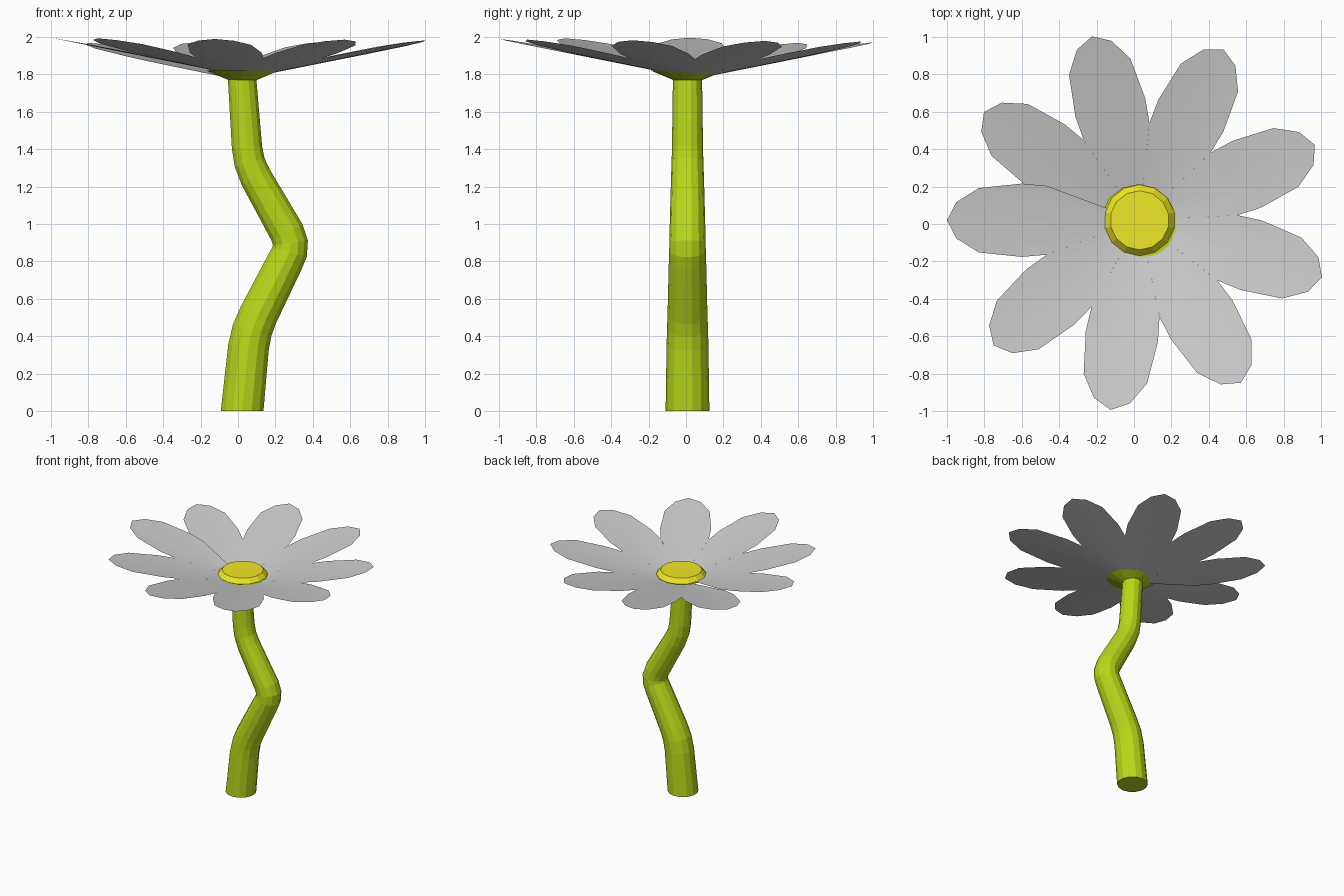
import bpy, bmesh, math
from mathutils import Vector

if "Cube" in bpy.data.objects:
    bpy.data.objects.remove(bpy.data.objects["Cube"])

SIDES = 14
STEP = math.radians(40.65)      # petals overlap slightly at one seam
CX, CY = 0.03, 0.02             # flower head centre


def material(name, color):
    m = bpy.data.materials.new(name)
    m.diffuse_color = (*color, 1)
    m.use_nodes = True
    m.node_tree.nodes["Principled BSDF"].inputs["Base Color"].default_value = m.diffuse_color
    return m


def add_object(name, bm, mat=None):
    me = bpy.data.meshes.new(name)
    bm.to_mesh(me)
    bm.free()
    if mat:
        me.materials.append(mat)
    ob = bpy.data.objects.new(name, me)
    bpy.context.collection.objects.link(ob)
    return ob


def tube(name, points, mat, y, tilt=True):
    """Capped round tube through (x, z, radius) points in the xz plane."""
    bm = bmesh.new()
    rings = []
    last = len(points) - 1
    for i, (x, z, r) in enumerate(points):
        d = Vector((0, 0, 1))
        if tilt and 0 < i < last:
            a, b = points[i - 1], points[i + 1]
            d = Vector((b[0] - a[0], 0, b[1] - a[1])).normalized()
        side = Vector((d.z, 0, -d.x))
        ring = []
        for k in range(SIDES):
            t = math.tau * (k + 0.5) / SIDES
            p = Vector((x, y, z)) + side * r * math.cos(t) + Vector((0, r * math.sin(t), 0))
            ring.append(bm.verts.new(p))
        rings.append(ring)
    for a, b in zip(rings, rings[1:]):
        for k in range(SIDES):
            n = (k + 1) % SIDES
            bm.faces.new((a[k], a[n], b[n], b[k]))
    bm.faces.new(rings[0][::-1])
    bm.faces.new(rings[-1])
    return add_object(name, bm, mat)


green = material("stem_green", (0.48, 0.69, 0.01))
yellow = material("centre_yellow", (0.87, 0.80, 0.02))

# Bent, tapering stem
tube("stem", [
    (0.022, 0, 0.117), (0.056, 0.34, 0.112), (0.075, 0.43, 0.110),
    (0.107, 0.51, 0.107), (0.25, 0.795, 0.100), (0.276, 0.85, 0.098),
    (0.280, 0.90, 0.097), (0.262, 0.955, 0.096), (0.095, 1.25, 0.088),
    (0.062, 1.33, 0.085), (0.048, 1.41, 0.083), (0.022, 1.775, 0.078)], green, 0.008)

# Cup under the flower head
tube("calyx", [(0.025, 1.77, 0.078), (0.025, 1.822, 0.203)], green, 0.01, False)

# Yellow flower centre
tube("flower_centre", [(CX, 1.815, 0.175), (CX, 1.826, 0.19), (CX, 1.862, 0.158)],
     yellow, CY, False)

# Petals: one shallow cone of nine petals, sinking slightly around the spiral
OUTLINE = [(0.10, 0.037), (0.497, 0.184), (0.63, 0.196), (0.86, 0.172),
           (0.98, 0.097), (1.03, 0.0)]
COLS = 6
bm = bmesh.new()
for i in range(9):
    mid = math.pi + STEP * i
    grid = []
    for r, w in OUTLINE:
        row = []
        for k in range(COLS + 1):
            v = w * (2 * k / COLS - 1)
            off = math.atan2(v, r)
            rad = math.hypot(r, v) * (1 - 0.002 * i)
            z = 1.79 + 0.2 * rad - 0.003 * (i + off / STEP)
            a = mid + off
            row.append(bm.verts.new((CX + rad * math.cos(a), CY + rad * math.sin(a), z)))
            if w == 0:
                row *= COLS + 1
                break
        grid.append(row)
    for a, b in zip(grid, grid[1:]):
        for k in range(COLS):
            quad = [a[k], b[k], b[k + 1], a[k + 1]]
            bm.faces.new(list(dict.fromkeys(quad)))
add_object("petals", bm)
